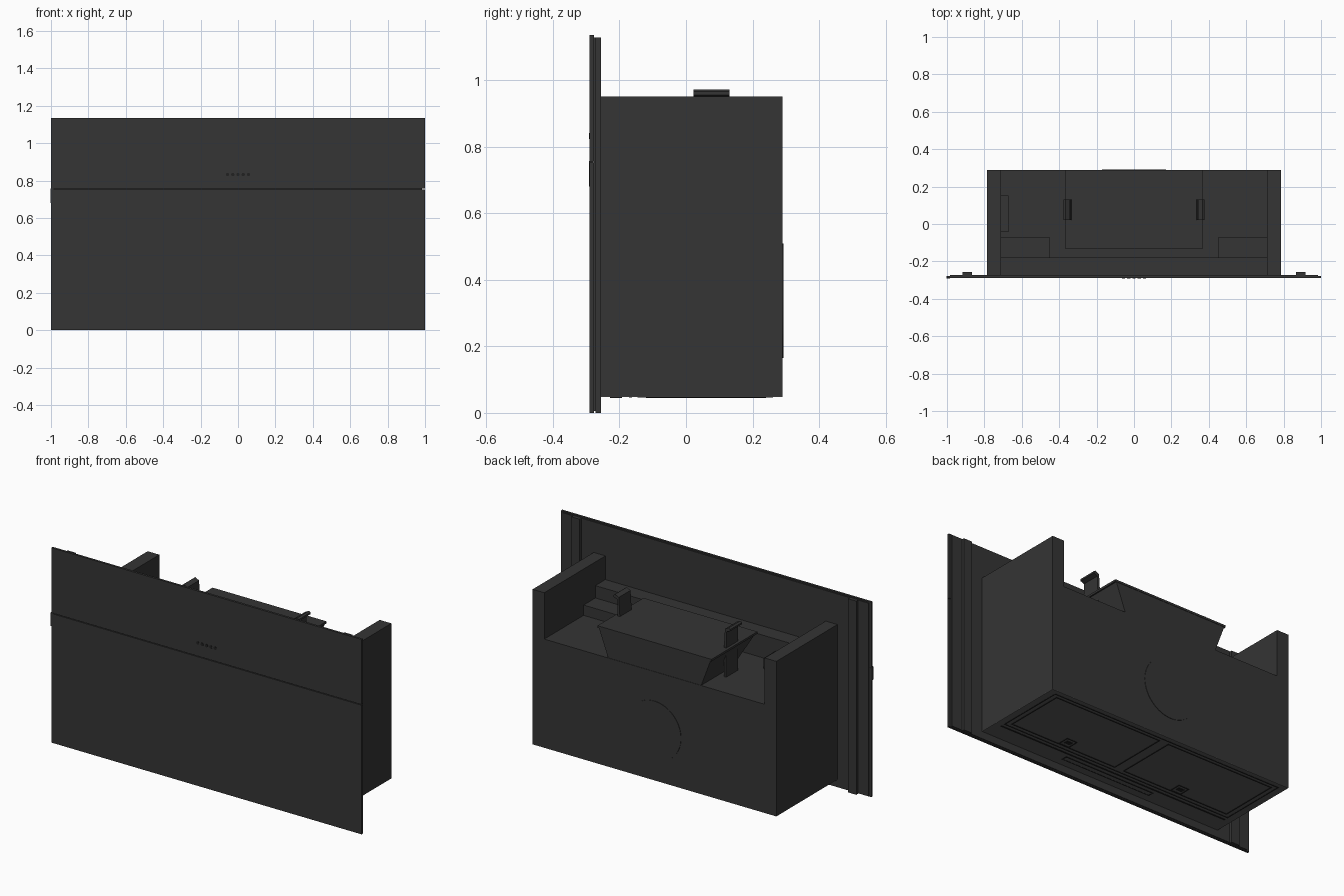
import bpy, bmesh, math

if "Cube" in bpy.data.objects:
    bpy.data.objects.remove(bpy.data.objects["Cube"])


def material(name, v):
    m = bpy.data.materials.new(name)
    m.diffuse_color = (v, v, v, 1)
    m.use_nodes = True
    m.node_tree.nodes["Principled BSDF"].inputs["Base Color"].default_value = m.diffuse_color
    return m


DARK = material("dark_enamel", 0.035)
STEEL = material("filter_steel", 0.1)
BLACK = material("black_trim", 0.015)


def finish(name, bm, mat):
    bmesh.ops.recalc_face_normals(bm, faces=bm.faces)
    me = bpy.data.meshes.new(name)
    bm.to_mesh(me)
    bm.free()
    me.materials.append(mat)
    ob = bpy.data.objects.new(name, me)
    bpy.context.collection.objects.link(ob)
    return ob


def box(name, x, y, z, mat=DARK):
    bm = bmesh.new()
    bmesh.ops.create_cube(bm, size=1)
    for v in bm.verts:
        v.co = [r[0] + (c + 0.5) * (r[1] - r[0]) for c, r in zip(v.co, (x, y, z))]
    return finish(name, bm, mat)


def extrude_y(name, profile, y0, y1, mat=DARK):
    """Extrude an x/z outline from y0 to y1."""
    bm = bmesh.new()
    f = bm.faces.new([bm.verts.new((px, y0, pz)) for px, pz in profile])
    r = bmesh.ops.extrude_face_region(bm, geom=[f])
    for v in r["geom"]:
        if isinstance(v, bmesh.types.BMVert):
            v.co.y = y1
    return finish(name, bm, mat)


def disc_y(name, x, y, z, radius, depth, segs, mat=DARK):
    bpy.ops.mesh.primitive_cylinder_add(vertices=segs, radius=radius, depth=depth,
                                        location=(x, y, z), rotation=(math.pi / 2, 0, 0))
    ob = bpy.context.object
    ob.name = name
    ob.data.materials.append(mat)
    bpy.ops.object.shade_smooth_by_angle()


def frame(name, x, y, z, w, mat):
    """Thin rectangular ring lying in the horizontal plane."""
    bm = bmesh.new()
    rings = []
    for zz in z:
        for i in (0, w):
            rings.append([bm.verts.new((a, b, zz)) for a, b in (
                (x[0] + i, y[0] + i), (x[1] - i, y[0] + i),
                (x[1] - i, y[1] - i), (x[0] + i, y[1] - i))])
    for a, b in ((0, 1), (1, 3), (3, 2), (2, 0)):
        for k in range(4):
            n = (k + 1) % 4
            bm.faces.new((rings[a][k], rings[a][n], rings[b][n], rings[b][k]))
    return finish(name, bm, mat)


# Front panel in two leaves with a narrow seam, and its backing sheet
box("lower_front_panel", (-1, 1), (-0.29, -0.277), (0, 0.752))
box("upper_front_panel", (-1, 1), (-0.29, -0.277), (0.756, 1.135))
box("panel_backing", (-0.985, 0.985), (-0.277, -0.272), (0.005, 1.128))
box("edge_tab", (-1.003, -0.985), (-0.292, -0.278), (0.68, 0.757))

# Control buttons
for i in range(5):
    disc_y("control_button", -0.056 + i * 0.028, -0.2905, 0.832, 0.009, 0.003, 16, BLACK)

# Hood body: U-shaped housing with tall side walls
extrude_y("hood_body", [(-0.785, 0.05), (0.785, 0.05), (0.785, 0.95), (0.71, 0.95),
                        (0.71, 0.68), (-0.71, 0.68), (-0.71, 0.95), (-0.785, 0.95)],
          -0.272, 0.29)
disc_y("rear_outlet_cover", 0, 0.29, 0.3375, 0.172, 0.005, 64)

# Stepped ledge behind the panel
box("front_ledge", (-0.71, 0.71), (-0.272, -0.18), (0.68, 0.812))

# Parts repeated left and right
for s in (-1, 1):
    box("mounting_rail", sorted((s * 0.865, s * 0.918)), (-0.272, -0.256), (0, 1.128))
    box("corner_block", sorted((s * 0.71, s * 0.448)), (-0.18, -0.072), (0.68, 0.74))
    extrude_y("spring_clip", [(s * a, b) for a, b in (
        (0.335, 0.68), (0.35, 0.68), (0.35, 0.84), (0.352, 0.945), (0.376, 0.955),
        (0.376, 0.965), (0.366, 0.972), (0.342, 0.96), (0.335, 0.85))], 0.022, 0.13)

# Wiring box with a small cable gland
box("wiring_box", (-0.71, -0.672), (-0.043, 0.152), (0.68, 0.75))
bpy.ops.mesh.primitive_cylinder_add(vertices=24, radius=0.014, depth=0.006,
                                    location=(-0.691, 0.01, 0.752))
bpy.context.object.name = "cable_gland"
bpy.context.object.data.materials.append(DARK)

# Flared duct box, flush with the back, with a thin top rim
bm = bmesh.new()
bmesh.ops.create_cube(bm, size=2)
for v in bm.verts:
    top = v.co.z > 0
    v.co = (v.co.x * (0.36 if top else 0.30),
            0.288 if v.co.y > 0 else (-0.125 if top else 0.0),
            0.84 if top else 0.68)
finish("duct_box", bm, DARK)
box("duct_lid", (-0.367, 0.367), (-0.133, 0.29), (0.838, 0.85))

# Underside: steel plate, two grease filters with latches, light strip
box("bottom_plate", (-0.785, 0.785), (-0.272, 0.29), (0.047, 0.05), STEEL)
frame("filter_surround", (-0.745, 0.745), (-0.145, 0.262), (0.0455, 0.047), 0.006, BLACK)
box("light_groove", (-0.745, 0.745), (-0.172, -0.162), (0.0455, 0.047), BLACK)
frame("light_strip_rim", (-0.29, 0.29), (-0.228, -0.192), (0.045, 0.047), 0.006, BLACK)
box("light_strip", (-0.284, 0.284), (-0.222, -0.198), (0.046, 0.047), STEEL)
for c in (-0.372, 0.372):
    frame("filter_outline", (c - 0.345, c + 0.345), (-0.12, 0.24), (0.045, 0.047), 0.006, BLACK)
    frame("filter_latch_recess", (c - 0.035, c + 0.035), (-0.115, -0.045), (0.045, 0.047), 0.006, BLACK)
    box("filter_latch", (c - 0.018, c + 0.018), (-0.09, -0.065), (0.044, 0.047), BLACK)
